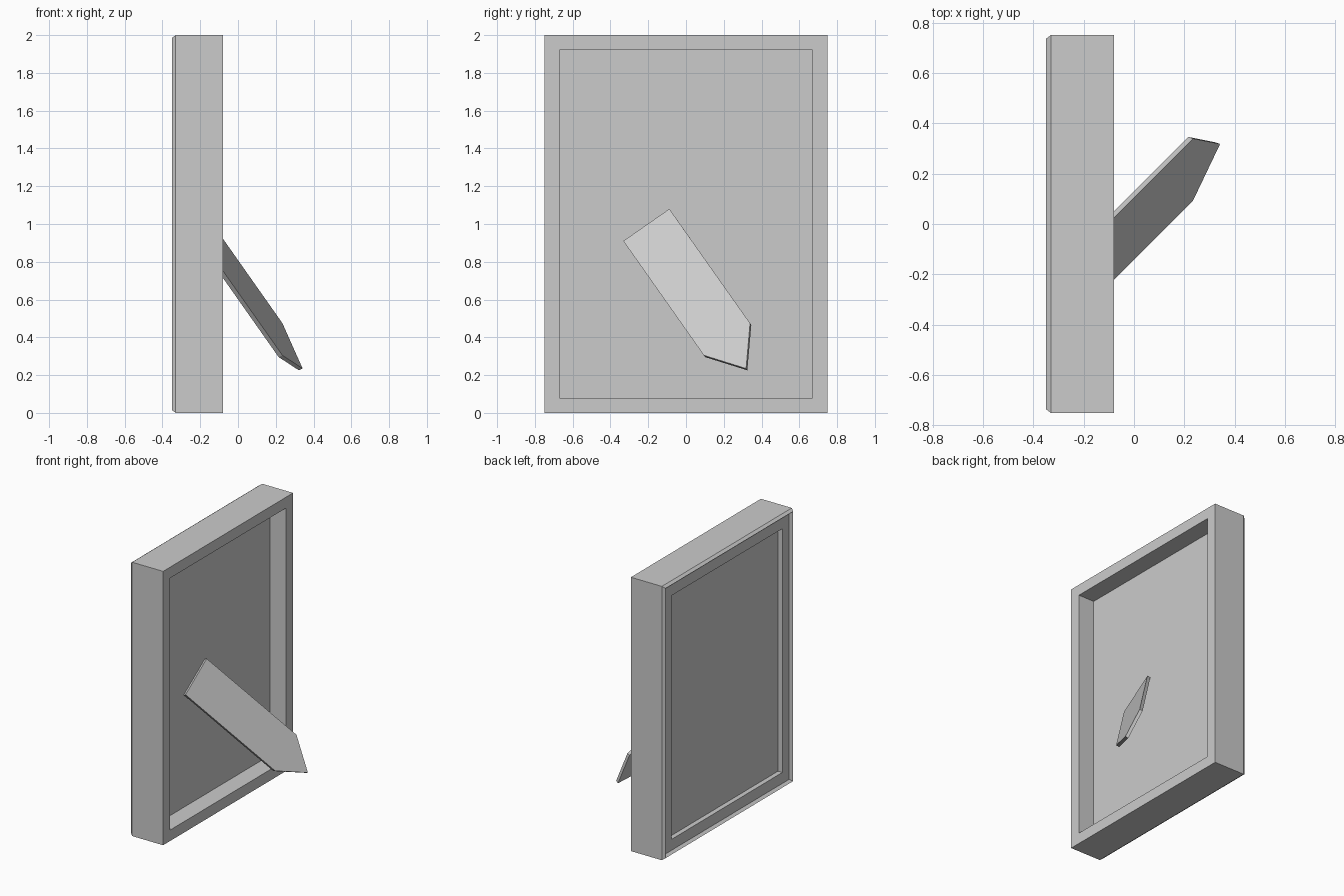
import bpy, bmesh
from mathutils import Vector

if "Cube" in bpy.data.objects:
    bpy.data.objects.remove(bpy.data.objects["Cube"])

W, H = 0.75, 2.0  # half width, height


def make_object(name, bm):
    bmesh.ops.recalc_face_normals(bm, faces=bm.faces)
    mesh = bpy.data.meshes.new(name)
    bm.to_mesh(mesh)
    bm.free()
    ob = bpy.data.objects.new(name, mesh)
    bpy.context.collection.objects.link(ob)
    return ob


def extrude_outline(name, points, offset):
    bm = bmesh.new()
    face = bm.faces.new([bm.verts.new(p) for p in points])
    res = bmesh.ops.extrude_face_region(bm, geom=[face], use_keep_orig=True)
    moved = [g for g in res["geom"] if isinstance(g, bmesh.types.BMVert)]
    bmesh.ops.translate(bm, verts=moved, vec=offset)
    return make_object(name, bm)


def rectangle(inset, x):
    a, lo, hi = W - inset, inset, H - inset
    return [(x, -a, lo), (x, a, lo), (x, a, hi), (x, -a, hi)]


# Frame moulding: (inset, x) profile swept round the rectangle with mitred corners
profile = [(0.08, -0.08), (0, -0.08), (0, -0.33), (0.015, -0.35),
           (0.03, -0.33), (0.11, -0.33), (0.11, -0.295), (0.08, -0.295)]
bm = bmesh.new()
rings = [[bm.verts.new(p) for p in rectangle(i, x)] for i, x in profile]
for a, b in zip(rings, rings[1:] + rings[:1]):
    for k in range(4):
        n = (k + 1) % 4
        bm.faces.new((a[k], a[n], b[n], b[k]))
make_object("frame", bm)

# Picture panel seated in the frame rebate
extrude_outline("back_panel", rectangle(0.08, -0.295), Vector((0.085, 0, 0)))

# Slanted support leg with a pointed foot
leg = [(-0.191, -0.088, 1.08), (0.235, 0.339, 0.475), (0.342, 0.318, 0.235),
       (0.235, 0.094, 0.305), (-0.191, -0.332, 0.91)]
extrude_outline("support_leg", leg, Vector((-0.865, 0.29, -0.41)) * 0.023)
